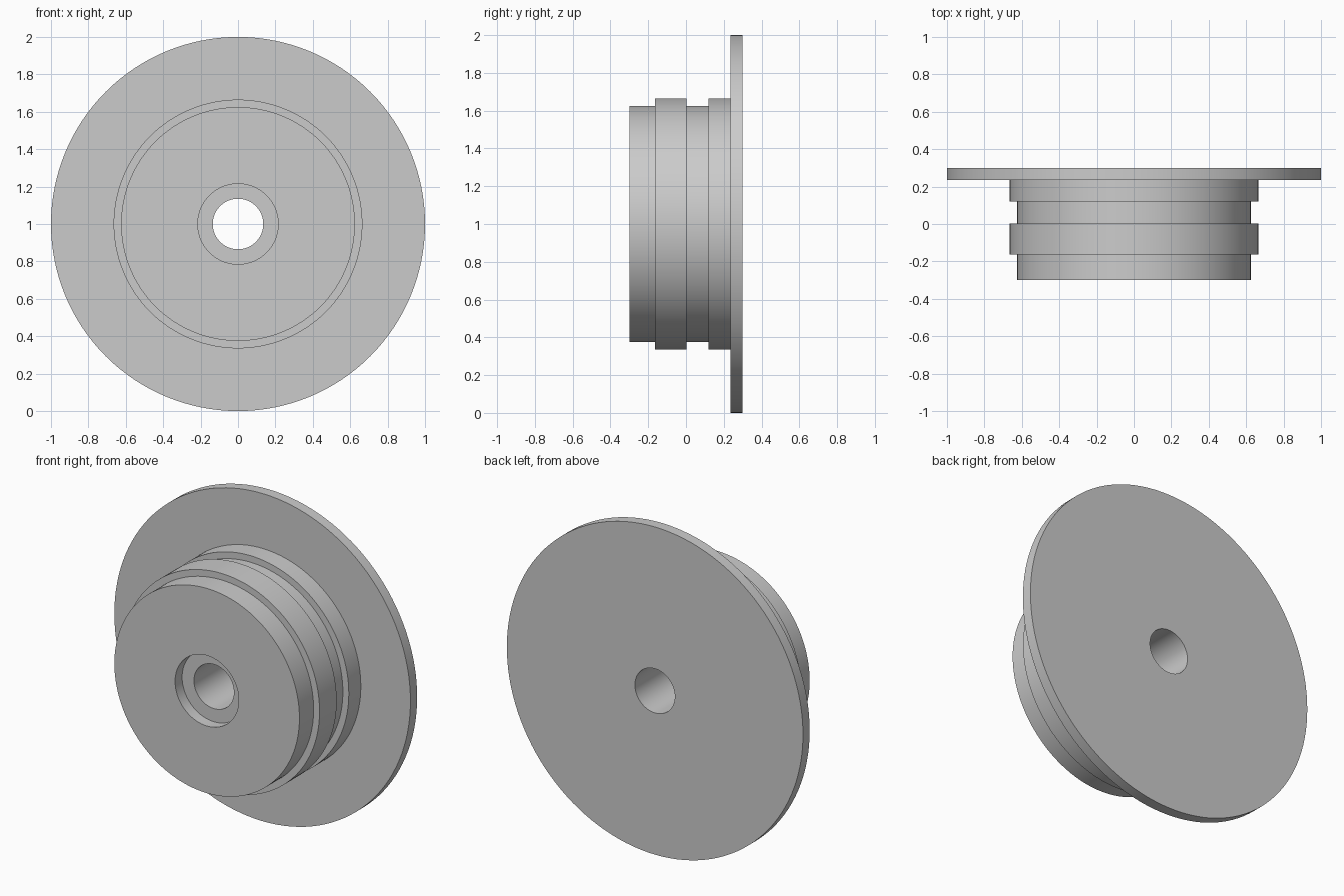
import bpy
import bmesh
import math
from mathutils import Vector

cube = bpy.data.objects.get("Cube")
if cube:
    bpy.data.objects.remove(cube, do_unlink=True)

grey = bpy.data.materials.new("plain grey")
grey.use_nodes = True
colour = (0.6, 0.6, 0.6, 1)
grey.diffuse_color = colour
grey.node_tree.nodes["Principled BSDF"].inputs["Base Color"].default_value = colour

# Key radii and depths
bore, recess, groove, land, flange = 0.135, 0.215, 0.625, 0.665, 1.0
front, back = -0.3, 0.3
recess_floor = -0.232
flange_front = 0.235

# Closed half section as (radius, y), from the bore outward and around
profile = [
    (bore, back), (bore, recess_floor),
    (recess, recess_floor), (recess, front),
    (groove, front), (groove, -0.163),
    (land, -0.163), (land, 0.002),
    (groove, 0.002), (groove, 0.119),
    (land, 0.119), (land, flange_front),
    (flange, flange_front), (flange, back),
]

# Lathe the section around the y axis
bm = bmesh.new()
verts = [bm.verts.new((r, y, 0)) for r, y in profile]
edges = [bm.edges.new((a, b)) for a, b in zip(verts, verts[1:] + verts[:1])]
bmesh.ops.spin(bm, geom=verts + edges, cent=(0, 0, 0), axis=(0, 1, 0),
               angle=math.tau, steps=128, use_merge=True)
bmesh.ops.remove_doubles(bm, verts=bm.verts, dist=1e-5)
bmesh.ops.recalc_face_normals(bm, faces=bm.faces)
bmesh.ops.translate(bm, verts=bm.verts, vec=Vector((0, 0, flange)))

mesh = bpy.data.meshes.new("flanged_hub")
bm.to_mesh(mesh)
bm.free()
mesh.materials.append(grey)
hub = bpy.data.objects.new("flanged_hub", mesh)
bpy.context.collection.objects.link(hub)

# Smooth round walls, crisp steps
bpy.ops.object.select_all(action="DESELECT")
hub.select_set(True)
bpy.context.view_layer.objects.active = hub
bpy.ops.object.shade_smooth_by_angle(angle=math.radians(30))
